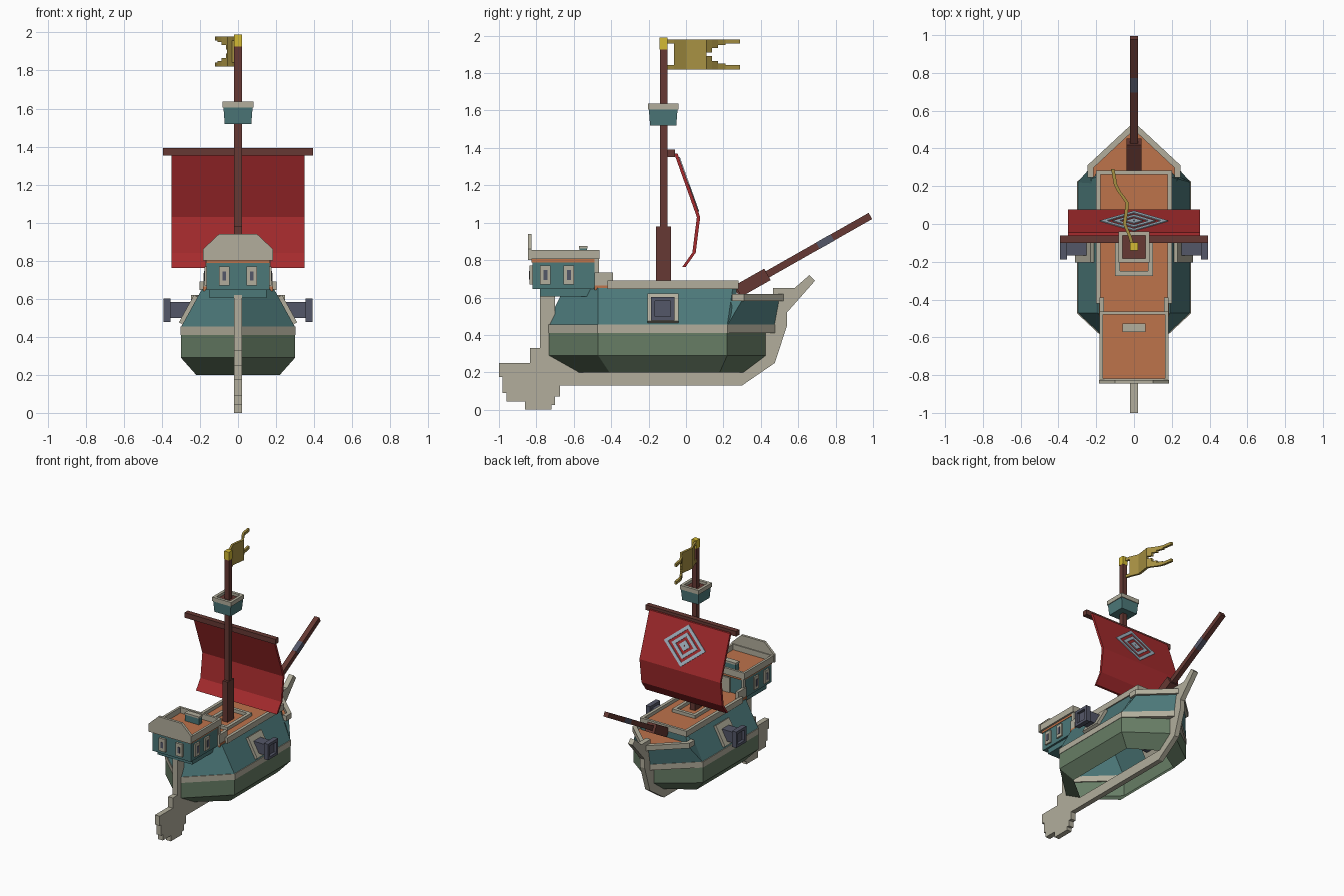
import bpy, bmesh, math
from mathutils import Matrix, Vector

if "Cube" in bpy.data.objects:
    bpy.data.objects.remove(bpy.data.objects["Cube"])


def material(name, r, g, b):
    lin = [((c / 255 + 0.055) / 1.055) ** 2.4 for c in (r, g, b)]
    m = bpy.data.materials.new(name)
    m.diffuse_color = (*lin, 1)
    m.use_nodes = True
    m.node_tree.nodes["Principled BSDF"].inputs["Base Color"].default_value = m.diffuse_color
    return m


TEAL = material("teal_paint", 76, 120, 121)
GREEN = material("green_paint", 103, 125, 101)
BEIGE = material("beige_trim", 178, 174, 156)
ORANGE = material("orange_planks", 189, 115, 75)
BROWN = material("brown_timber", 102, 57, 51)
RED = material("red_cloth", 166, 43, 45)
OLIVE = material("old_gold_cloth", 166, 144, 66)
GOLD = material("bright_gold", 212, 186, 52)
SLATE = material("slate_iron", 84, 87, 104)
PALE = material("pale_blue", 165, 182, 196)


def loft(name, rings, mat, caps=(True, True), closed=False):
    """Skin a list of equal-length point rings into one object."""
    bm = bmesh.new()
    vs = [[bm.verts.new(p) for p in r] for r in rings]
    n = len(rings[0])
    pairs = list(zip(vs, vs[1:])) + ([(vs[-1], vs[0])] if closed else [])
    for a, b in pairs:
        for i in range(n):
            j = (i + 1) % n
            bm.faces.new((a[i], a[j], b[j], b[i]))
    if caps[0] and not closed:
        bm.faces.new(vs[0][::-1])
    if caps[1] and not closed:
        bm.faces.new(vs[-1])
    if closed or all(caps):
        bmesh.ops.recalc_face_normals(bm, faces=bm.faces)
    me = bpy.data.meshes.new(name)
    bm.to_mesh(me)
    bm.free()
    me.materials.append(mat)
    ob = bpy.data.objects.new(name, me)
    bpy.context.collection.objects.link(ob)
    return ob


def rect(x0, x1, y0, y1, z):
    return [(x0, y0, z), (x1, y0, z), (x1, y1, z), (x0, y1, z)]


def box(name, xs, ys, zs, mat):
    return loft(name, [rect(*xs, *ys, z) for z in zs], mat)


def frame(name, xs, ys, zs, t, mat):
    """Rectangular rim with wall thickness t."""
    outer = [rect(*xs, *ys, z) for z in zs]
    inner = [rect(xs[0] + t, xs[1] - t, ys[0] + t, ys[1] - t, z) for z in zs]
    return loft(name, [outer[0], outer[1], inner[1], inner[0]], mat, closed=True)


def extrude(name, yz, x0, x1, mat):
    return loft(name, [[(x, y, z) for y, z in yz] for x in (x0, x1)], mat)


def outline(half, z):
    """Mirror a half plan (stern to bow) into a full ring."""
    return [(x, y, z) for x, y in half] + [(-x, y, z) for x, y in half[::-1] if x > 0]


# Lower hull, open underneath
plan = [(0, -.75), (.30, -.47), (.30, .22), (0, .44)]
loft("lower_hull", [outline([(0, -.59), (.22, -.41), (.22, .18), (0, .32)], .20),
                    outline(plan, .29), outline(plan, .42)], GREEN, (False, False))
# Belt around the hull
b_in = [(0, -.74), (.29, -.465), (.29, .215), (0, .43)]
b_out = [(0, -.755), (.303, -.472), (.303, .222), (0, .495)]
loft("hull_belt", [outline(b_in, .41), outline(b_out, .41), outline(b_out, .455),
                   outline(b_in, .455)], BEIGE, closed=True)
# Upper hull and bow
loft("upper_hull", [outline([(0, -.75), (.30, -.47), (.30, .22), (.24, .27), (0, .27)], .45),
                    outline([(0, -.65), (.19, -.47), (.19, .25), (.185, .27), (0, .27)], .65)],
     TEAL, (False, True))
loft("bow_hull", [outline([(0, .2), (.28, .2), (.30, .22), (0, .49)], .45),
                  outline([(0, .2), (.225, .2), (.23, .30), (0, .515)], .585)], TEAL, (False, True))
loft("bow_deck", [outline([(0, .25), (.225, .25), (.225, .30), (0, .51)], z) for z in (.58, .592)], ORANGE)
# Bow rail
r_out = [(.247, .245), (.247, .31), (0, .54)]
r_in = [(.215, .245), (.215, .297), (0, .498)]
full = [r_out + [(-x, y) for x, y in r_out[1::-1]], r_in + [(-x, y) for x, y in r_in[1::-1]]]
poly = full[0] + full[1][::-1]
loft("bow_rail", [[(x, y, z) for x, y in poly] for z in (.58, .62)], BEIGE)

# Keel, rudder and stem in one flat profile
extrude("keel_and_rudder", [
    (-.78, .62), (-.78, .33), (-.835, .33), (-.835, .25), (-1, .25), (-1, .175), (-.98, .175),
    (-.98, .09), (-.96, .09), (-.96, .045), (-.86, .045), (-.86, 0), (-.72, 0), (-.72, .025),
    (-.70, .025), (-.70, .07), (-.675, .07), (-.675, .13), (.30, .13), (.475, .25), (.54, .45),
    (.54, .52), (.69, .69), (.66, .72), (.58, .65), (.465, .65), (.465, .58), (.40, .30),
    (.30, .205), (-.58, .205), (-.70, .30), (-.70, .62)], -.02, .02, BEIGE)

# Main deck and rails
box("main_deck", (-.185, .185), (-.49, .27), (.64, .665), ORANGE)
frame("deck_hatch_rim", (-.10, .10), (-.275, .03), (.66, .69), .025, BEIGE)
box("deck_front_rail", (-.20, .20), (.262, .282), (.645, .69), BEIGE)
for s, side in ((1, "right"), (-1, "left")):
    box("deck_rail_" + side, (s * .178, s * .202), (-.42, .28), (.645, .69), BEIGE)
    box("stair_rail_" + side, (s * .158, s * .182), (-.49, -.39), (.65, .735), BEIGE)
    # Gun port plate lying on the sloping side
    n = Vector((.877, 0, .482))
    base = [Vector((.11 * (.65 - z) / .2 + .19, y, z))
            for z, y in ((.465, -.205), (.465, -.04), (.61, -.04), (.61, -.205))]
    loft("gun_port_" + side, [[(s * v.x, v.y, v.z) for v in (p + n * d for p in base)]
                              for d in (-.01, .022)], BEIGE)
    # Square cannon with flared hollow muzzle
    prof = ((.22, .042), (.355, .042), (.355, .0625), (.392, .0625), (.392, .042), (.37, .042))
    loft("cannon_" + side, [[(s * x, -.125 + r * a, .54 + r * b)
                             for a, b in ((-1, -1), (1, -1), (1, 1), (-1, 1))]
                            for x, r in prof], SLATE)

# Stern cabin
box("cabin_base", (-.15, .15), (-.78, -.50), (.605, .65), TEAL)
box("cabin_walls", (-.165, .165), (-.82, -.48), (.645, .795), TEAL)
box("cabin_roof", (-.168, .168), (-.825, -.47), (.788, .812), ORANGE)
frame("cabin_roof_rail", (-.182, .182), (-.835, -.462), (.805, .855), .018, BEIGE)
box("roof_hatch", (-.06, .06), (-.57, -.53), (.81, .862), TEAL)
box("roof_hatch_lid", (-.062, .062), (-.573, -.527), (.862, .876), BEIGE)
box("cabin_door", (-.05, .05), (-.482, -.468), (.665, .78), BEIGE)
tr = [(-.185, .80), (.185, .80), (.185, .86), (.10, .94), (-.10, .94), (-.185, .86)]
loft("transom_crest", [[(x, y, z) for x, z in tr] for y in (-.845, -.825)], BEIGE)
for s in (1, -1):
    # Corner trim at the cabin front
    box("cabin_corner_trim", (s * .155, s * .172), (-.49, -.465), (.65, .81), BEIGE)
    # Side windows
    for y in (-.752, -.626):
        box("side_window_frame", (s * .16, s * .177), (y - .028, y + .028), (.67, .77), BEIGE)
        box("side_window_pane", (s * .175, s * .18), (y - .011, y + .011), (.693, .747), SLATE)
    # Stern windows
    x = s * .073
    box("stern_window_frame", (x - .028, x + .028), (-.837, -.815), (.67, .77), BEIGE)
    box("stern_window_pane", (x - .009, x + .009), (-.84, -.835), (.697, .743), SLATE)

# Mast, lookout basket and cap
box("mast", (-.02, .02), (-.14, -.10), (.66, 1.93), BROWN)
box("mast_foot", (-.022, .022), (-.16, -.08), (.66, .98), BROWN)
box("mast_cap", (-.021, .021), (-.141, -.099), (1.925, 1.99), GOLD)
loft("lookout_basket", [rect(-r, r, -.122 - r, -.122 + r, z)
                        for r, z in ((.07, 1.52), (.077, 1.61))], TEAL)
box("lookout_floor", (-.065, .065), (-.187, -.057), (1.6, 1.616), BROWN)
frame("lookout_rim", (-.082, .082), (-.204, -.04), (1.605, 1.637), .022, BEIGE)

# Yard and bellied sail
box("yard", (-.393, .393), (-.10, -.06), (1.352, 1.392), BROWN)
front = [(-.045, 1.37), (.076, 1.03), (.052, .84), (-.003, .762)]
extrude("sail", front + [(y - .018, z) for y, z in front[::-1]], -.35, .35, RED)

# Nested diamond ornament on the sail's upper panel
top, low = Vector((0, *front[0])), Vector((0, *front[1]))
up = (top - low).normalized()
out = Vector((0, -(low - top).z, (low - top).y)).normalized()
mid = low + up * .185


def diamond(k, lift):
    return [mid + Vector((a * k * .18, 0, 0)) + up * b * k * .155 + out * lift
            for a, b in ((1, 0), (0, 1), (-1, 0), (0, -1))]


for k, inner in ((1, .80), (.63, .43), (.26, .04)):
    loft("sail_ornament", [diamond(k, 0), diamond(k, .005), diamond(inner, .005),
                           diamond(inner, 0)], PALE, closed=True)

# Bowsprit: tilted spar with thick heel and iron band
a, b = Vector((0, .27, .63)), Vector((0, .986, 1.036))
d = (b - a).normalized()
w = Vector((0, -d.z, d.y))


def spar(name, t0, t1, rx, rw, mat):
    loft(name, [[a + d * t + Vector((i * rx, 0, 0)) + w * j * rw
                 for i, j in ((-1, -1), (1, -1), (1, 1), (-1, 1))] for t in (t0, t1)], mat)


spar("bowsprit", 0, (b - a).length, .02, .019, BROWN)
spar("bowsprit_heel", .01, .19, .04, .035, BROWN)
spar("bowsprit_band", .50, .59, .0208, .0198, SLATE)

# Waving swallow-tailed flag made of stepped columns
path = [(-.10, -.012), (-.065, -.022), (0, -.05), (.11, -.035), (.14, -.055),
        (.17, -.078), (.21, -.098), (.29, -.112)]
cols = [[(1.82, 1.842), (1.958, 1.98)], [(1.82, 1.98)], [(1.82, 1.98)], [(1.82, 1.89), (1.91, 1.98)],
        [(1.82, 1.865), (1.935, 1.98)], [(1.82, 1.85), (1.95, 1.98)], [(1.82, 1.842), (1.958, 1.98)]]
for (y0, x0), (y1, x1), spans in zip(path, path[1:], cols):
    for zs in spans:
        loft("flag_cloth", [[(x0 - .009, y0, z), (x0 + .009, y0, z), (x1 + .009, y1, z),
                             (x1 - .009, y1, z)] for z in zs], OLIVE)
